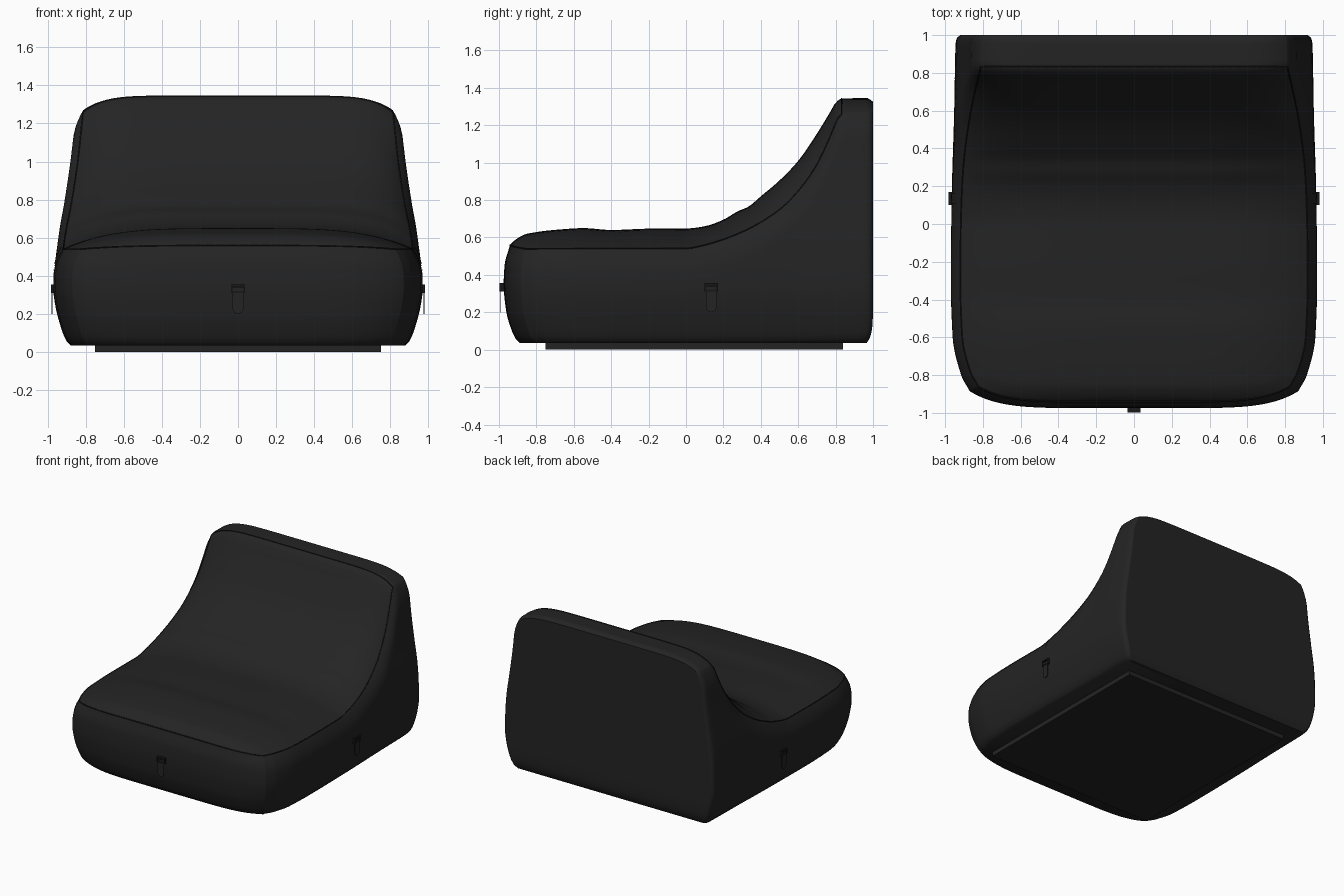
import bpy, bmesh, math
from mathutils import Matrix

if "Cube" in bpy.data.objects:
    bpy.data.objects.remove(bpy.data.objects["Cube"])


def material(name, v):
    m = bpy.data.materials.new(name)
    m.diffuse_color = (v, v, v, 1)
    m.use_nodes = True
    m.node_tree.nodes["Principled BSDF"].inputs["Base Color"].default_value = m.diffuse_color
    return m


FABRIC = material("charcoal fabric", 0.0175)
TRIM = material("black trim", 0.009)


def curve(*p):
    """Smooth monotone interpolation through (a, b) points."""
    d = [(p[i + 1][1] - p[i][1]) / (p[i + 1][0] - p[i][0]) for i in range(len(p) - 1)]
    m = [d[0]] + [2 * a * b / (a + b) if a * b > 0 else 0 for a, b in zip(d, d[1:])] + [d[-1]]

    def f(x):
        x = min(max(x, p[0][0]), p[-1][0])
        i = next(k for k in range(len(d)) if x <= p[k + 1][0])
        h = p[i + 1][0] - p[i][0]
        t = (x - p[i][0]) / h
        return ((2*t**3 - 3*t*t + 1) * p[i][1] + (t**3 - 2*t*t + t) * h * m[i]
                + (3*t*t - 2*t**3) * p[i + 1][1] + (t**3 - t*t) * h * m[i + 1])
    return f


def clamp(v):
    return min(max(v, 0), 1)


# Shape curves: plan width, centre line height, side seam height, wall bulges
plan = curve((-.885, .87), (-.8, .915), (-.6, .96), (-.3, .97), (.15, .965),
             (.6, .952), (.95, .945), (.985, .938), (1, .92))
centre = curve((-.975, .56), (-.94, .592), (-.88, .62), (-.7, .642), (-.55, .65), (-.4, .64),
               (-.2, .647), (0, .648), (.1, .66), (.2, .695), (.28, .742), (.33, .762), (.4, .82),
               (.5, .905), (.6, 1.01), (.7, 1.155), (.77, 1.27), (.8, 1.32), (.83, 1.343),
               (.97, 1.345), (1, 1.325))
seam = curve((-.98, .54), (0, .542), (.1, .56), (.3, .63), (.5, .75), (.6, .85), (.7, .99),
             (.78, 1.16), (.82, 1.25), (.86, 1.27), (1, 1.27))
side_bulge = curve((.035, .905), (.06, .93), (.15, .965), (.25, .99), (.33, 1), (.45, .998),
                   (.6, .988), (.8, .957), (1, .927), (1.2, .905), (1.3, .895))
front_bulge = curve((.035, .91), (.06, .935), (.12, .962), (.2, .985), (.35, 1), (.45, .995),
                    (.56, .965))
back_tuck = curve((.035, .035), (.06, .018), (.12, .004), (.2, 0))


def place(px, py, z):
    """Put a plan point on the bulging wall at height z."""
    s = seam(py)
    n = clamp((z - s + .15) / .15)
    x = px * side_bulge(min(z, s)) * (1 - .045 * n * n)
    wf = clamp((-py - .4) / .45)
    y = py * (1 - (1 - front_bulge(z)) * wf) - back_tuck(z) * clamp((py - .7) / .3)
    return x, y, z


def link(name, data, mat):
    o = bpy.data.objects.new(name, data)
    bpy.context.collection.objects.link(o)
    data.materials.append(mat)
    return o


def finish(bm, name, mat, angle=50):
    bmesh.ops.recalc_face_normals(bm, faces=bm.faces)
    me = bpy.data.meshes.new(name)
    bm.to_mesh(me)
    bm.free()
    o = link(name, me, mat)
    bpy.ops.object.select_all(action='DESELECT')
    o.select_set(True)
    bpy.context.view_layer.objects.active = o
    bpy.ops.object.shade_smooth_by_angle(angle=math.radians(angle))
    return o


# Upholstered body: crowned top grid, walls dropped from its border, flat base
NU, NV, NL = 44, 84, 26
bm = bmesh.new()
grid, info = [], {}
for j in range(NV + 1):
    s = j / NV
    row_y = -.975 + 1.975 * (.6 * s + .4 * (1 - math.cos(math.pi * s)) / 2)
    bow = .09 * clamp(1 - s / .35) ** 2
    row = []
    for i in range(NU + 1):
        u = math.sin(math.pi / 2 * (2 * i / NU - 1))
        py = row_y + bow * abs(u) ** 6
        px = u * plan(row_y + bow)
        power = 4 + 4 * clamp((py - .2) / .5)
        low = seam(py)
        z = low + (centre(row_y) - low) * (1 - abs(u) ** power)
        x, _, _ = place(px, py, low)
        _, y, _ = place(px, py, z)
        v = bm.verts.new((x, y, z))
        info[v] = (px, py, z)
        row.append(v)
    grid.append(row)
for a, b in zip(grid, grid[1:]):
    for i in range(NU):
        bm.faces.new((a[i], a[i + 1], b[i + 1], b[i]))
border = (grid[0][:] + [r[-1] for r in grid[1:]] + grid[-1][-2::-1]
          + [r[0] for r in grid[-2:0:-1]])
last = border
for k in range(1, NL + 1):
    t = .5 * k / NL + .25 * (1 - math.cos(math.pi * k / NL))
    ring = []
    for v in border:
        px, py, z = info[v]
        ring.append(bm.verts.new(place(px, py, z + (.035 - z) * t)))
    for i in range(len(ring)):
        j = (i + 1) % len(ring)
        bm.faces.new((last[i], last[j], ring[j], ring[i]))
    last = ring
bm.faces.new(last)

# Seam piping path round the seat and across the head of the backrest
top = min(range(NV + 1), key=lambda j: abs(grid[j][NU // 2].co.y - .83))
path = (grid[0][:] + [r[-1] for r in grid[1:top + 1]] + grid[top][-2::-1]
        + [r[0] for r in grid[top - 1:0:-1]])
path = [v.co.copy() for v in path]
finish(bm, "lounge_body", FABRIC)
cu = bpy.data.curves.new("seam_piping", 'CURVE')
cu.dimensions = '3D'
cu.bevel_depth = .004
cu.bevel_resolution = 1
sp = cu.splines.new('POLY')
sp.points.add(len(path) - 1)
for p, c in zip(sp.points, path):
    p.co = (*c, 1)
sp.use_cyclic_u = True
link("seam_piping", cu, TRIM)

# Base plate
bm = bmesh.new()
bmesh.ops.create_cube(bm, size=1, matrix=Matrix.Translation((0, .045, .02))
                      @ Matrix.Diagonal((1.5, 1.59, .04, 1)))
finish(bm, "base_plate", FABRIC, 30)


def box(bm, x, y, z, sx, sy, sz):
    bmesh.ops.create_cube(bm, size=1, matrix=Matrix.Translation((x, y, z))
                          @ Matrix.Diagonal((sx, sy, sz, 1)))


# Buckles with hanging strap tongues: front, right and left
for name, x, y, turn in (("front", 0, -.975, 0), ("right", .96, .135, 90), ("left", -.96, .135, -90)):
    place_it = Matrix.Translation((x, y, 0)) @ Matrix.Rotation(math.radians(turn), 4, 'Z')
    bm = bmesh.new()
    for bz in (.316, .35):
        box(bm, 0, -.01, bz, .07, .024, .011)
    for bx in (-.03, .03):
        box(bm, bx, -.01, .333, .01, .024, .04)
    box(bm, 0, -.008, .333, .05, .016, .012)
    bm.transform(place_it)
    finish(bm, name + "_buckle", TRIM, 30)
    bm = bmesh.new()
    pts = [(.028, .335), (-.028, .335)]
    pts += [(-.028 * math.cos(a * math.pi / 8), .228 - .028 * math.sin(a * math.pi / 8))
            for a in range(9)]
    f = bm.faces.new([bm.verts.new((px, -.013, pz)) for px, pz in pts])
    ext = bmesh.ops.extrude_face_region(bm, geom=[f])
    bmesh.ops.translate(bm, vec=(0, -.005, 0),
                        verts=[v for v in ext["geom"] if isinstance(v, bmesh.types.BMVert)])
    bm.transform(place_it)
    finish(bm, name + "_strap_tongue", FABRIC, 30)

# Side straps running from buckle up to the seam
for name, sgn in (("right", 1), ("left", -1)):
    bm = bmesh.new()
    rows = []
    for k in range(9):
        z = .35 + .2 * k / 8
        rows.append([bm.verts.new(place(sgn * (plan(y) + .004), y, z)) for y in (.108, .162)])
    for a, b in zip(rows, rows[1:]):
        bm.faces.new((a[0], a[1], b[1], b[0]))
    bmesh.ops.solidify(bm, geom=bm.faces[:], thickness=.004)
    finish(bm, name + "_side_strap", FABRIC, 30)
